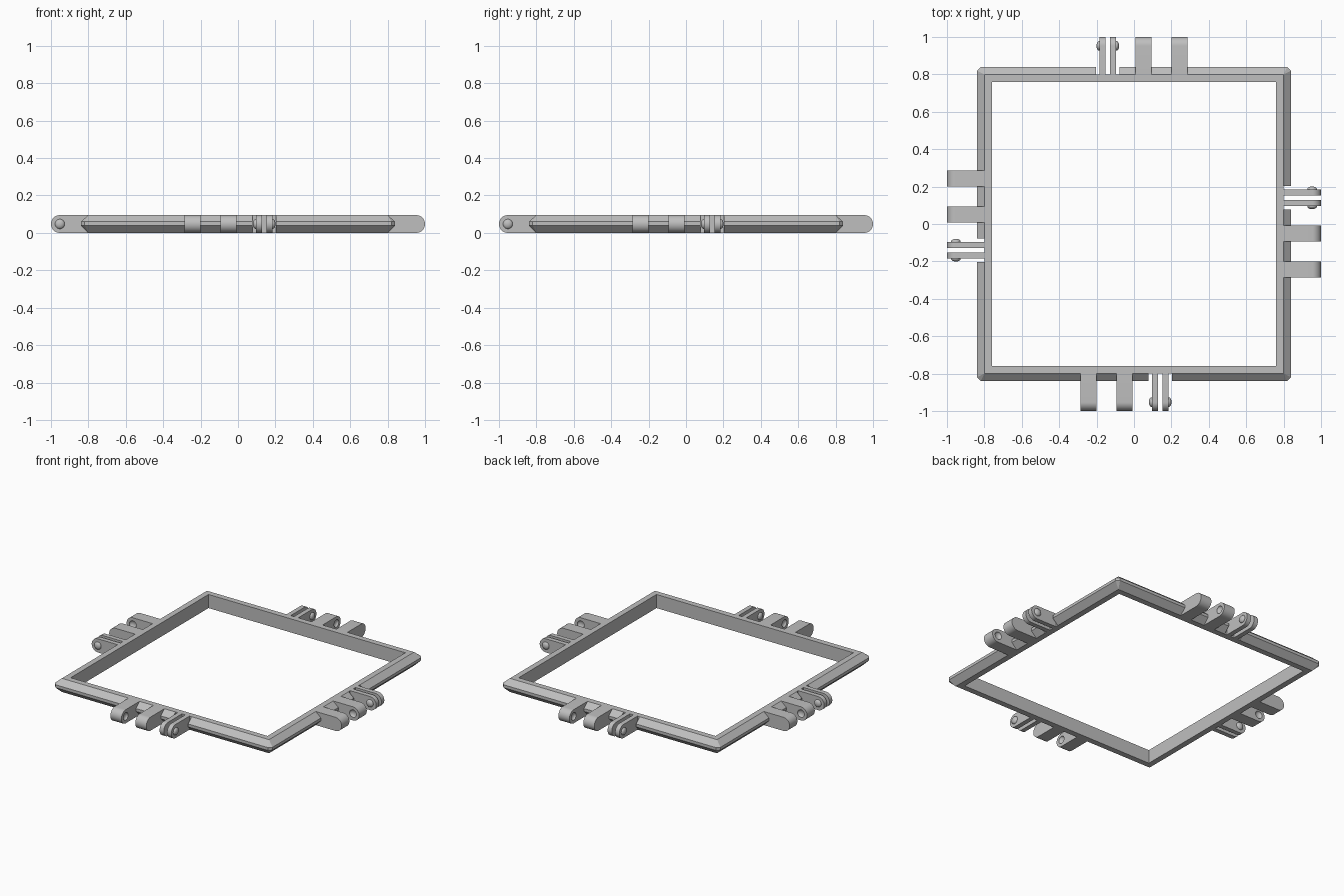
import bpy, bmesh
from math import pi, sin, cos
from mathutils import Matrix, Vector

if "Cube" in bpy.data.objects:
    bpy.data.objects.remove(bpy.data.objects["Cube"])

H = 0.095                # overall thickness
R = H / 2                # rounded tab end radius
INNER, FLAT, OUTER = 0.76, 0.80, 0.84
PIN_Y = -1 + R           # hinge axis distance

grey = bpy.data.materials.new("plain grey")
grey.use_nodes = True
grey.diffuse_color = (0.52, 0.52, 0.52, 1)
grey.node_tree.nodes["Principled BSDF"].inputs["Base Color"].default_value = (0.52, 0.52, 0.52, 1)


def finish(bm, name, smooth=True):
    bmesh.ops.recalc_face_normals(bm, faces=bm.faces)
    mesh = bpy.data.meshes.new(name)
    bm.to_mesh(mesh)
    bm.free()
    mesh.materials.append(grey)
    ob = bpy.data.objects.new(name, mesh)
    bpy.context.collection.objects.link(ob)
    return ob


def cut(ob, cutter):
    mod = ob.modifiers.new("cut", 'BOOLEAN')
    mod.operation = 'DIFFERENCE'
    mod.solver = 'EXACT'
    mod.object = cutter
    bpy.context.view_layer.objects.active = ob
    bpy.ops.object.modifier_apply(modifier=mod.name)
    bpy.data.objects.remove(cutter)


def smooth(ob):
    bpy.ops.object.select_all(action='DESELECT')
    ob.select_set(True)
    bpy.context.view_layer.objects.active = ob
    bpy.ops.object.shade_smooth_by_angle(angle=pi / 6)


def ball(name, x, flat):
    """Shallow ball on the hinge axis, squashed along it."""
    bm = bmesh.new()
    place = Matrix.Translation((x, PIN_Y, R)) @ Matrix.Diagonal((flat, 1, 1, 1))
    bmesh.ops.create_uvsphere(bm, u_segments=24, v_segments=16, radius=0.026, matrix=place)
    return finish(bm, name)


def tab(name, x0, x1):
    """Flat arm with a round end, reaching out from the front rail."""
    profile = [(-FLAT, H), (-FLAT, 0)]
    for i in range(25):
        a = -pi / 2 - pi * i / 24
        profile.append((PIN_Y + R * cos(a), R + R * sin(a)))
    bm = bmesh.new()
    face = bm.faces.new([bm.verts.new((x0, y, z)) for y, z in profile])
    out = bmesh.ops.extrude_face_region(bm, geom=[face])
    verts = [v for v in out["geom"] if isinstance(v, bmesh.types.BMVert)]
    bmesh.ops.translate(bm, verts=verts, vec=(x1 - x0, 0, 0))
    return finish(bm, name)


# Square frame: rings of (half size, corner chamfer, height), bridged in a loop
bm = bmesh.new()
rings = []
for half, c, z in [(INNER, 0, 0), (FLAT, 0, 0), (OUTER, 0.02, 0.04),
                   (OUTER, 0.02, 0.06), (FLAT, 0, H), (INNER, 0, H)]:
    ring = []
    for q in range(4):
        turn = Matrix.Rotation(q * pi / 2, 3, 'Z')
        for p in ((half, half - c, z), (half - c, half, z)):
            ring.append(bm.verts.new(turn @ Vector(p)))
    rings.append(ring)
for k, ring in enumerate(rings):
    nxt = rings[(k + 1) % len(rings)]
    for i in range(8):
        j = (i + 1) % 8
        bm.faces.new((ring[i], ring[j], nxt[j], nxt[i]))
bmesh.ops.remove_doubles(bm, verts=bm.verts, dist=0.0001)
frame = finish(bm, "frame")

# One hinge set per side, turned around the frame
for q, side in enumerate(("front", "left", "back", "right")):
    turn = Matrix.Rotation(q * pi / 2, 4, 'Z')

    # clearance pocket behind the fork
    bm = bmesh.new()
    bmesh.ops.create_cube(bm, size=1, matrix=turn @ Matrix.Translation((0.14, -FLAT - 0.05, R))
                          @ Matrix.Diagonal((0.124, 0.1, 0.3, 1)))
    cut(frame, finish(bm, "pocket_cutter"))

    # socket tabs with facing dimples
    outer_tab = tab(side + "_outer_socket_tab", -0.285, -0.20)
    cut(outer_tab, ball("dimple_cutter", -0.20, 0.6))
    inner_tab = tab(side + "_inner_socket_tab", -0.093, -0.008)
    cut(inner_tab, ball("dimple_cutter", -0.093, 0.6))

    # fork prongs with snap bumps on their outer faces
    parts = [outer_tab, inner_tab,
             tab(side + "_fork_prong_a", 0.095, 0.127),
             tab(side + "_fork_prong_b", 0.153, 0.185),
             ball(side + "_snap_bump_a", 0.095, 0.6),
             ball(side + "_snap_bump_b", 0.185, 0.6)]
    for ob in parts:
        ob.data.transform(turn)
        smooth(ob)
